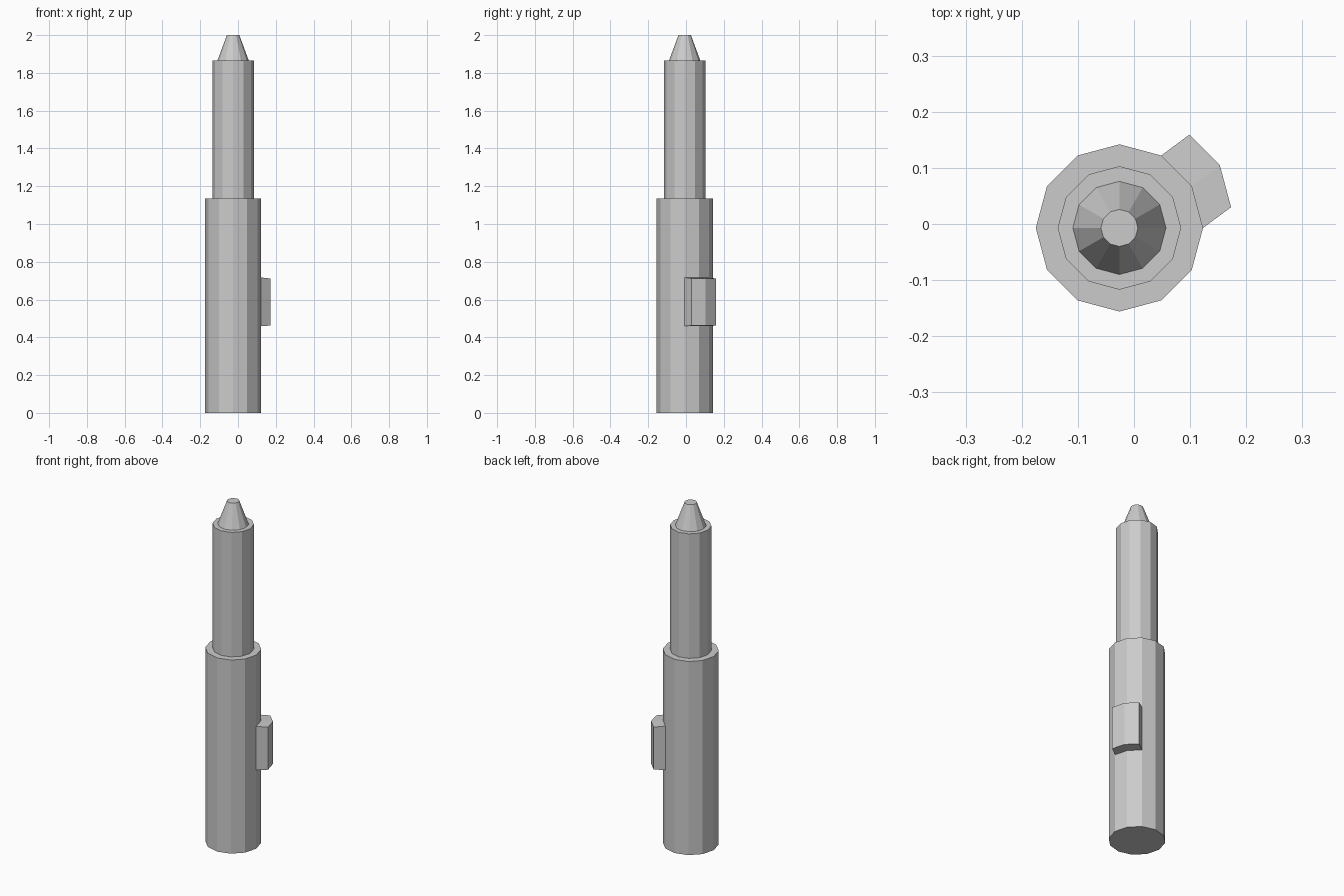
import bpy, bmesh
from math import cos, sin, tau
from mathutils import Vector

if "Cube" in bpy.data.objects:
    bpy.data.objects.remove(bpy.data.objects["Cube"])

CX, CY, SIDES = -0.026, -0.007, 12
CLIP_LOW, CLIP_HIGH = 0.46, 0.717


def lathe(name, profile, extra=None):
    """Turn a (radius, z) profile into a capped 12-sided flat-shaded solid."""
    bm = bmesh.new()
    rings = [[bm.verts.new((CX + r * cos(tau * i / SIDES),
                            CY + r * sin(tau * i / SIDES), z))
              for i in range(SIDES)] for r, z in profile]
    for a, b in zip(rings, rings[1:]):
        for i in range(SIDES):
            j = (i + 1) % SIDES
            bm.faces.new((a[i], a[j], b[j], b[i]))
    bm.faces.new(rings[0][::-1])
    bm.faces.new(rings[-1])
    if extra:
        extra(bm)
    bmesh.ops.recalc_face_normals(bm, faces=bm.faces)
    mesh = bpy.data.meshes.new(name)
    bm.to_mesh(mesh)
    bm.free()
    obj = bpy.data.objects.new(name, mesh)
    bpy.context.collection.objects.link(obj)


def pull_out_button(bm):
    """Extrude two neighbouring side panels outward as the side button."""
    panels = []
    mid_z = (CLIP_LOW + CLIP_HIGH) / 2
    for f in bm.faces:
        c = f.calc_center_median()
        if abs(c.z - mid_z) < 0.01 and c.x > CX + 0.08 and c.y > CY:
            panels.append(f)
    result = bmesh.ops.extrude_face_region(bm, geom=panels)
    bmesh.ops.delete(bm, geom=[f for f in panels if f.is_valid], context='FACES')
    for v in result['geom']:
        if isinstance(v, bmesh.types.BMVert):
            v.co += Vector((0.05, 0.037, -0.006 if v.co.z > mid_z else 0.002))


# Main handle, with rings bounding the button, stepped barrel and tapered tip
lathe("body", [(0.149, 0), (0.149, CLIP_LOW), (0.149, CLIP_HIGH), (0.149, 1.135),
               (0.11, 1.135), (0.11, 1.865), (0.083, 1.865), (0.033, 2.0)],
      pull_out_button)
